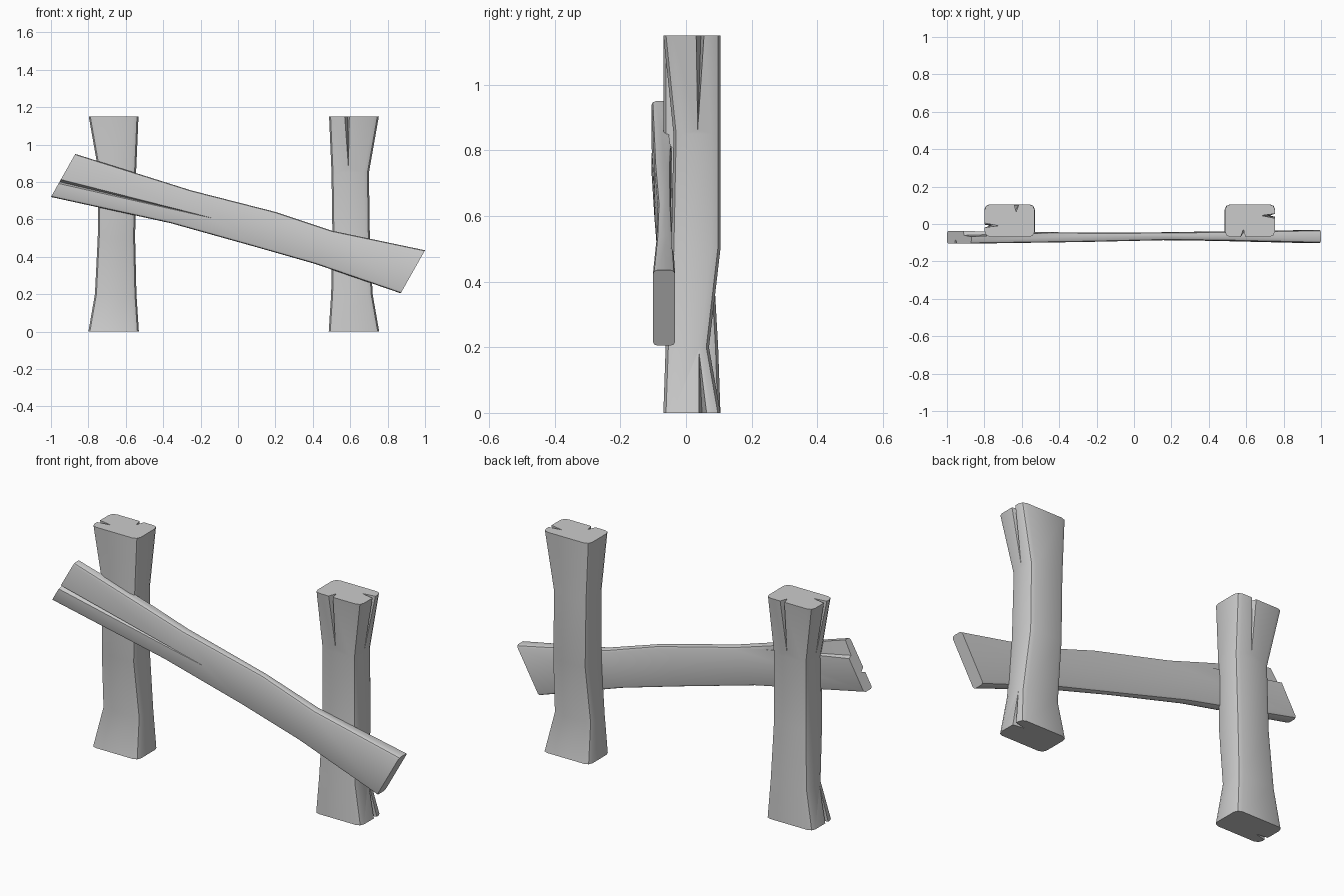
import bpy, bmesh, math
from mathutils import Vector

if "Cube" in bpy.data.objects:
    bpy.data.objects.remove(bpy.data.objects["Cube"])


def add_object(name, bm):
    bmesh.ops.recalc_face_normals(bm, faces=bm.faces)
    mesh = bpy.data.meshes.new(name)
    bm.to_mesh(mesh)
    bm.free()
    obj = bpy.data.objects.new(name, mesh)
    bpy.context.collection.objects.link(obj)
    return obj


def rounded_rect(u0, u1, v0, v1, r, steps=3):
    pts = []
    corners = [(u1 - r, v1 - r), (u0 + r, v1 - r), (u0 + r, v0 + r), (u1 - r, v0 + r)]
    for k, (u, v) in enumerate(corners):
        for i in range(steps):
            a = math.pi / 2 * (k + i / (steps - 1))
            pts.append((u + r * math.cos(a), v + r * math.sin(a)))
    return pts


def loft(name, rings):
    bm = bmesh.new()
    loops = [[bm.verts.new(p) for p in ring] for ring in rings]
    n = len(loops[0])
    for a, b in zip(loops, loops[1:]):
        for i in range(n):
            j = (i + 1) % n
            bm.faces.new((a[i], a[j], b[j], b[i]))
    bm.faces.new(loops[0])
    bm.faces.new(loops[-1])
    return add_object(name, bm)


def split_wood(obj, wedges):
    """Cut tapered cracks, each the hull of a few points, then bake the result."""
    cutters = []
    for pts in wedges:
        bm = bmesh.new()
        for p in pts:
            bm.verts.new(p)
        bmesh.ops.convex_hull(bm, input=bm.verts[:])
        cutter = add_object("crack_cutter", bm)
        cutter.hide_render = True
        cutters.append(cutter)
        mod = obj.modifiers.new("crack", 'BOOLEAN')
        mod.operation = 'DIFFERENCE'
        mod.solver = 'EXACT'
        mod.object = cutter
    graph = bpy.context.evaluated_depsgraph_get()
    graph.update()
    baked = bpy.data.meshes.new_from_object(obj.evaluated_get(graph))
    obj.modifiers.clear()
    obj.data = baked
    for c in cutters:
        bpy.data.objects.remove(c)


def smooth(obj):
    bpy.ops.object.select_all(action='DESELECT')
    obj.select_set(True)
    bpy.context.view_layer.objects.active = obj
    bpy.ops.object.shade_smooth_by_angle(angle=math.radians(35))


# Post: waisted section, z, x range, y range
sections = [
    (0.00, -.135, .135, -.087, .087),
    (0.20, -.122, .100, -.080, .052),
    (0.50, -.115, .085, -.063, .087),
    (0.85, -.120, .080, -.056, .087),
    (1.15, -.133, .133, -.087, .087),
]
post = loft("right_post", [[(x, y, z) for x, y in rounded_rect(x0, x1, y0, y1, .028)]
                           for z, x0, x1, y0, y1 in sections])
split_wood(post, [
    # front crack from the top
    [(-.055, -.10, 1.17), (-.022, -.10, 1.17), (-.035, -.045, 1.17), (-.026, -.068, .68)],
    # side crack from the top
    [(.15, .010, 1.17), (.15, .040, 1.17), (.06, .028, 1.17), (.088, .015, .78)],
    # side crack at the foot
    [(.15, .020, -.02), (.15, .050, -.02), (.07, .032, -.02), (.105, .020, .21)],
])
smooth(post)
post.location = (.62, .018, 0)

# Second post is the first turned half round
other = post.copy()
other.data = post.data.copy()
other.name = "left_post"
bpy.context.collection.objects.link(other)
other.location = (-.665, .018, 0)
other.rotation_euler = (0, 0, math.pi)

# Rail: bottom edge point, top edge point, y range
stations = [
    ((-1.0, .72), (-.87, .95), -.105, -.038),
    ((-.36, .58), (-.25, .755), -.096, -.046),
    ((.08, .457), (.20, .64), -.086, -.045),
    ((.41, .363), (.50, .54), -.090, -.040),
    ((.87, .205), (1.0, .435), -.101, -.033),
]
rings = []
for (xb, zb), (xt, zt), y0, y1 in stations:
    low, up = Vector((xb, 0, zb)), Vector((xt - xb, 0, zt - zb))
    size = up.length
    rings.append([low + up * (v / size) + Vector((0, u, 0))
                  for u, v in rounded_rect(y0, y1, 0, size, .014)])
rail = loft("slanted_rail", rings)
split_wood(rail, [
    # long shallow crack on the front
    [(-1.0, -.12, .835), (-1.0, -.12, .795), (-1.0, -.080, .812), (-.13, -.092, .605)],
    # splintered upper back edge
    [(-.92, -.072, .985), (-.92, -.01, .985), (-.97, -.01, .875), (-.95, -.062, .89),
     (-.30, -.040, .765)],
])
smooth(rail)
